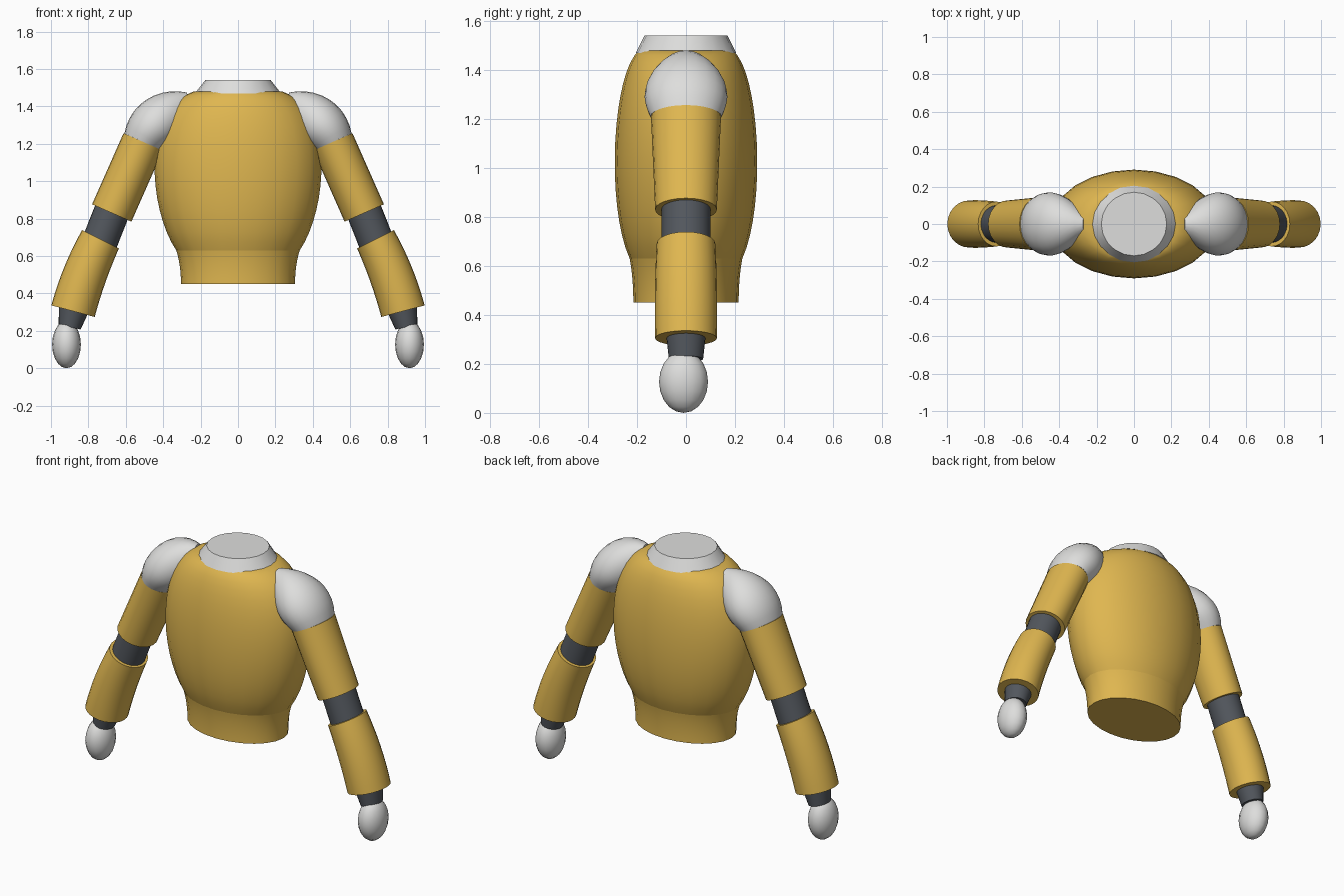
import bpy, bmesh, math
from mathutils import Vector

if "Cube" in bpy.data.objects:
    bpy.data.objects.remove(bpy.data.objects["Cube"], do_unlink=True)


def material(name, red, green, blue):
    mat = bpy.data.materials.new(name)
    mat.use_nodes = True
    color = (red, green, blue, 1)
    mat.diffuse_color = color
    mat.node_tree.nodes["Principled BSDF"].inputs["Base Color"].default_value = color
    return mat


gold = material("gold", 0.74, 0.47, 0.08)
white = material("off_white", 0.73, 0.73, 0.72)
dark = material("dark_grey", 0.085, 0.095, 0.11)


def finish(name, bm, mat):
    """Turn the bmesh into a smooth shaded object with sharp rims."""
    bmesh.ops.recalc_face_normals(bm, faces=bm.faces)
    mesh = bpy.data.meshes.new(name)
    bm.to_mesh(mesh)
    bm.free()
    mesh.materials.append(mat)
    obj = bpy.data.objects.new(name, mesh)
    bpy.context.collection.objects.link(obj)
    bpy.ops.object.select_all(action="DESELECT")
    obj.select_set(True)
    bpy.context.view_layer.objects.active = obj
    bpy.ops.object.shade_smooth_by_angle(angle=math.radians(40))


def bezier(points, t):
    """Point and direction at t on a Bezier curve of any degree."""
    while len(points) > 2:
        points = [a.lerp(b, t) for a, b in zip(points, points[1:])]
    start, end = points
    return start.lerp(end, t), end - start


def sweep(name, mat, *keys, side=1, sides=24, steps=10):
    """Sweep an oval along a curve of keys: x, z, half width, half depth."""
    bm = bmesh.new()
    points = [Vector(key) for key in keys]
    rings = []
    for step in range(steps + 1):
        (x, z, width, depth), along = bezier(points, step / steps)
        across = Vector((along.y, -along.x)).normalized() * width
        ring = []
        for i in range(sides):
            angle = math.tau * i / sides
            c, s = math.cos(angle), math.sin(angle)
            ring.append(bm.verts.new(
                (side * (x + c * across.x), s * depth, z + c * across.y)))
        rings.append(ring)
    for low, high in zip(rings, rings[1:]):
        for i in range(sides):
            bm.faces.new((low[i - 1], low[i], high[i], high[i - 1]))
    bm.faces.new(rings[0])
    bm.faces.new(rings[-1])
    finish(name, bm, mat)


def egg(name, mat, centre, radii):
    """Ellipsoid with its poles at top and bottom."""
    bm = bmesh.new()
    bmesh.ops.create_uvsphere(bm, u_segments=16, v_segments=10, radius=1)
    bmesh.ops.scale(bm, vec=radii, verts=bm.verts)
    bmesh.ops.translate(bm, vec=centre, verts=bm.verts)
    finish(name, bm, mat)


# Body: narrow waist, swelling chest, neck collar
sweep("waist", gold,
      (0, 0.45, 0.305, 0.215), (0, 0.55, 0.305, 0.215), (0, 0.63, 0.33, 0.23))
sweep("torso", gold,
      (0, 0.63, 0.33, 0.23), (0, 0.85, 0.48, 0.33),
      (0, 1.4, 0.52, 0.3), (0, 1.48, 0.235, 0.19), steps=16)
sweep("neck_collar", white,
      (0, 1.47, 0.23, 0.205), (0, 1.54, 0.175, 0.17), sides=20, steps=1)

# Arms: each part runs from the shoulder outwards and down
for label, side in (("left", 1), ("right", -1)):
    sweep(label + "_shoulder", white,
          (0.507, 1.21, 0.11, 0.145), (0.44, 1.36, 0.165, 0.22),
          (0.26, 1.385, 0.09, 0.06), side=side)
    sweep(label + "_upper_arm", gold,
          (0.507, 1.21, 0.115, 0.143), (0.675, 0.83, 0.115, 0.126),
          side=side, steps=1)
    sweep(label + "_elbow", dark,
          (0.67, 0.85, 0.095, 0.1), (0.745, 0.66, 0.095, 0.1),
          side=side, steps=1)
    sweep(label + "_forearm", gold,
          (0.735, 0.69, 0.11, 0.12), (0.83, 0.5, 0.12, 0.13),
          (0.882, 0.305, 0.12, 0.126), side=side)
    sweep(label + "_wrist", dark,
          (0.88, 0.31, 0.08, 0.08), (0.9, 0.22, 0.06, 0.07),
          side=side, steps=1)
    egg(label + "_hand", white,
        (side * 0.917, -0.01, 0.127), (0.077, 0.1, 0.127))
